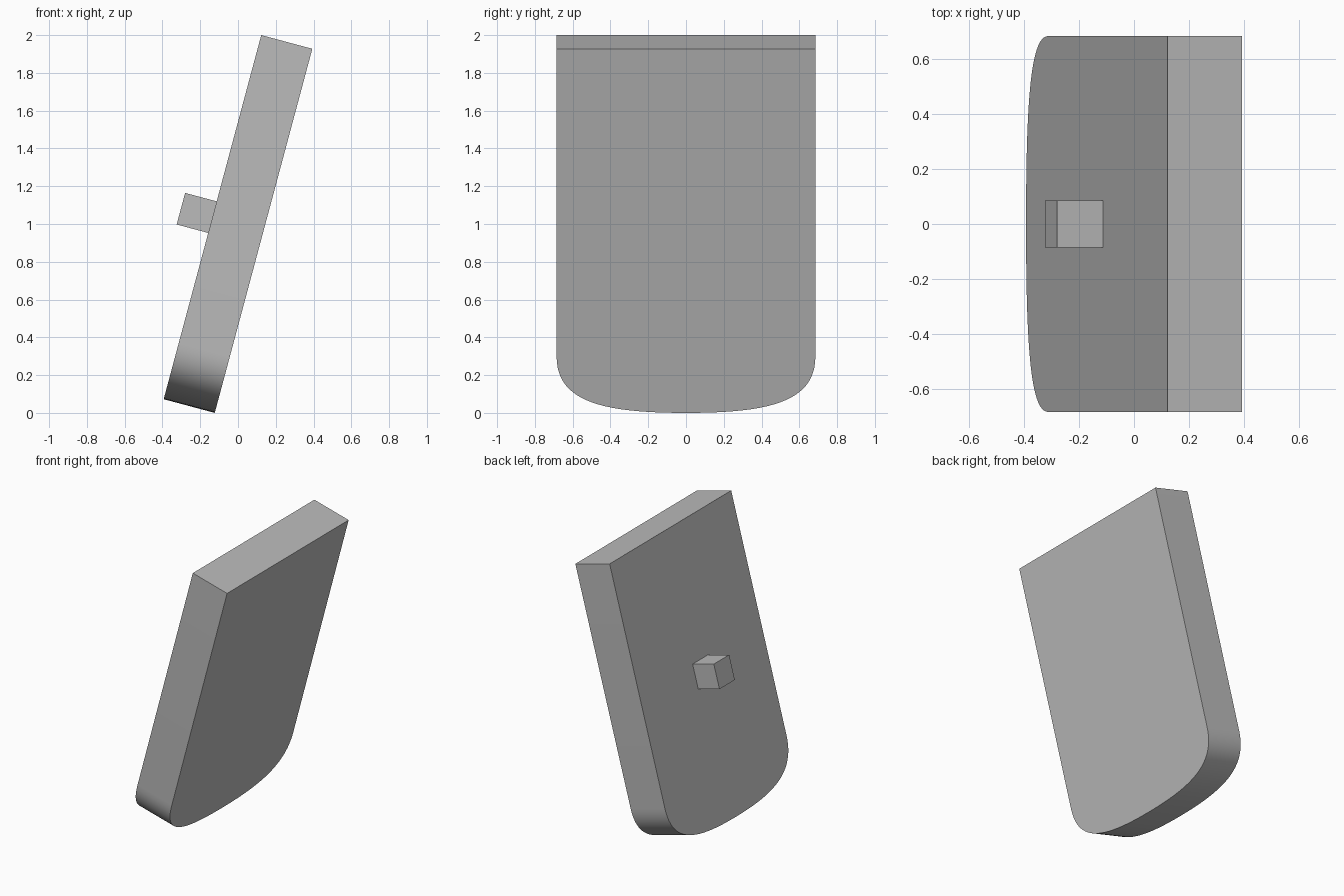
import bpy, bmesh, math
from mathutils import Vector
from mathutils.geometry import interpolate_bezier

if "Cube" in bpy.data.objects:
    bpy.data.objects.remove(bpy.data.objects["Cube"])

TILT = math.radians(15)
LENGTH, WIDTH, THICK, PEG = 1.9955, 1.37, 0.28, 0.173

grey = bpy.data.materials.new("plain grey")
grey.use_nodes = True
grey.diffuse_color = (0.5, 0.5, 0.5, 1)
grey.node_tree.nodes["Principled BSDF"].inputs["Base Color"].default_value = grey.diffuse_color


def add_object(name, bm):
    """Turn a bmesh into a leaning grey object centred on the panel's middle."""
    bmesh.ops.recalc_face_normals(bm, faces=bm.faces)
    mesh = bpy.data.meshes.new(name)
    bm.to_mesh(mesh)
    bm.free()
    mesh.materials.append(grey)
    obj = bpy.data.objects.new(name, mesh)
    bpy.context.collection.objects.link(obj)
    obj.rotation_euler.y = TILT
    obj.location.z = 1
    return obj


# Panel: square top, softly rounded bottom, extruded through its thickness
half, base = WIDTH / 2, -LENGTH / 2
curve = interpolate_bezier(Vector((half, base + 0.31, 0)), Vector((half, base + 0.06, 0)),
                           Vector((0.44, base, 0)), Vector((0, base, 0)), 24)
right_side = [(half, -base)] + [(p.x, p.y) for p in curve]
outline = right_side + [(-y, z) for y, z in reversed(right_side[:-1])]

bm = bmesh.new()
face = bm.faces.new([bm.verts.new((-THICK / 2, y, z)) for y, z in outline])
ext = bmesh.ops.extrude_face_region(bm, geom=[face])
bmesh.ops.translate(bm, vec=(THICK, 0, 0),
                    verts=[v for v in ext["geom"] if isinstance(v, bmesh.types.BMVert)])
panel = add_object("panel", bm)
bpy.ops.object.select_all(action="DESELECT")
panel.select_set(True)
bpy.context.view_layer.objects.active = panel
bpy.ops.object.shade_smooth_by_angle(angle=math.radians(30))

# Peg: small cube standing on the middle of the upper face
bm = bmesh.new()
bmesh.ops.create_cube(bm, size=PEG)
bmesh.ops.translate(bm, vec=(-(THICK + PEG) / 2, 0, 0), verts=bm.verts)
add_object("peg", bm)
